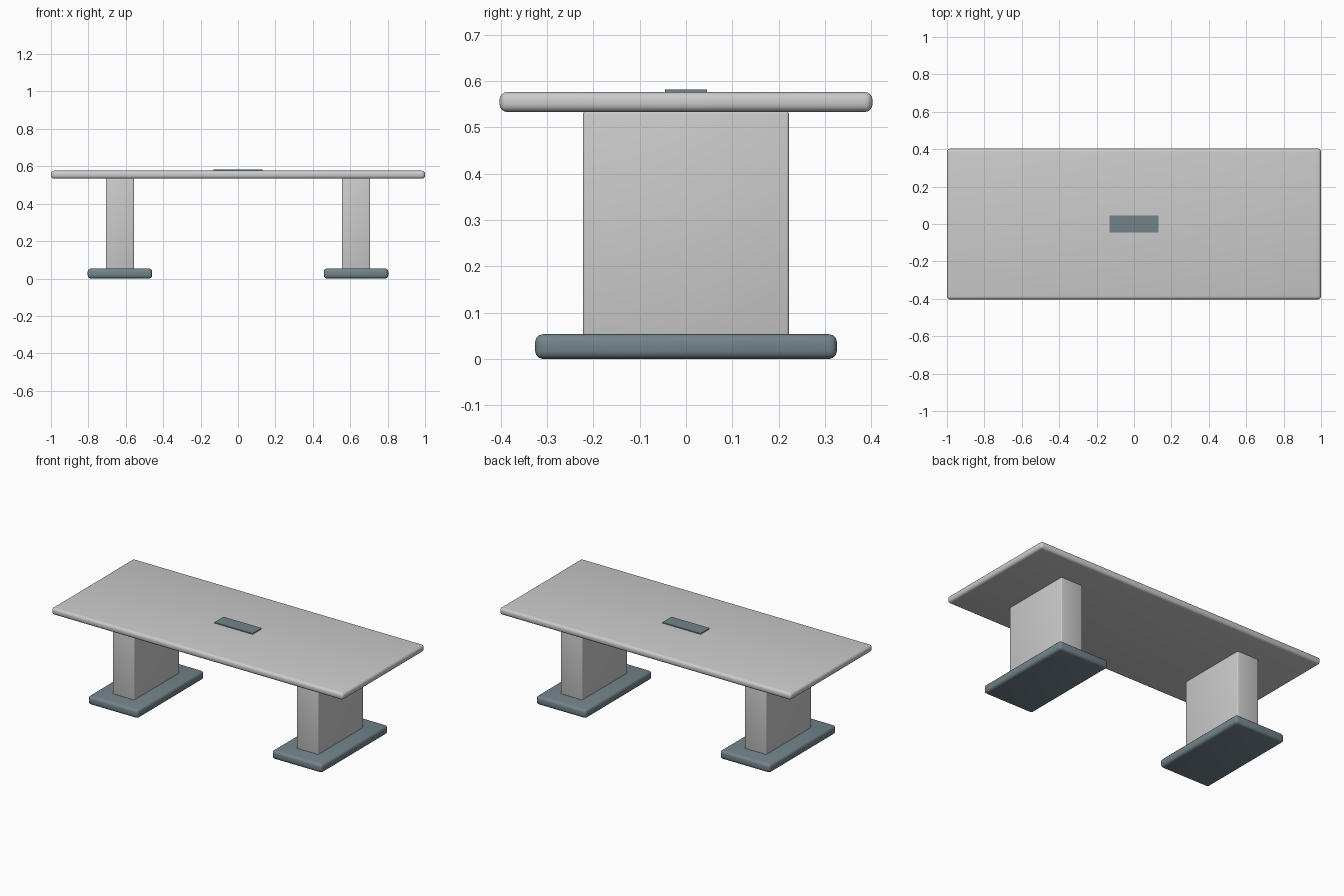
import bpy

if "Cube" in bpy.data.objects:
    bpy.data.objects.remove(bpy.data.objects["Cube"])


def box(name, center, size, bevel=0.0, segments=3, mat=None):
    """Box with rounded edges and sharp-aware smooth shading."""
    bpy.ops.mesh.primitive_cube_add(size=1, location=center)
    ob = bpy.context.object
    ob.name = name
    ob.scale = size
    bpy.ops.object.transform_apply(location=False, rotation=False, scale=True)
    if bevel:
        mod = ob.modifiers.new("rounded_edges", 'BEVEL')
        mod.width = bevel
        mod.segments = segments
        bpy.ops.object.modifier_apply(modifier=mod.name)
        bpy.ops.object.shade_smooth_by_angle()
    if mat:
        ob.data.materials.append(mat)
    return ob


slate = bpy.data.materials.new("slate")
slate.diffuse_color = (0.17, 0.23, 0.26, 1)
slate.use_nodes = True
slate.node_tree.nodes["Principled BSDF"].inputs["Base Color"].default_value = slate.diffuse_color

# Table top with soft rounded edge
box("table_top", (0, 0, 0.555), (2.0, 0.806, 0.043), 0.017, 4)

# Inset cable cover in the middle of the top
box("cable_cover", (0, 0, 0.5785), (0.262, 0.09, 0.007), mat=slate)

# Two pedestals, each a slab column on a wide foot plate
for side, x in (("left", -0.631), ("right", 0.631)):
    box(side + "_column", (x, 0, 0.292), (0.15, 0.445, 0.486), 0.006, 3)
    box(side + "_foot", (x, 0, 0.0267), (0.345, 0.652, 0.0534), 0.017, 3, slate)
